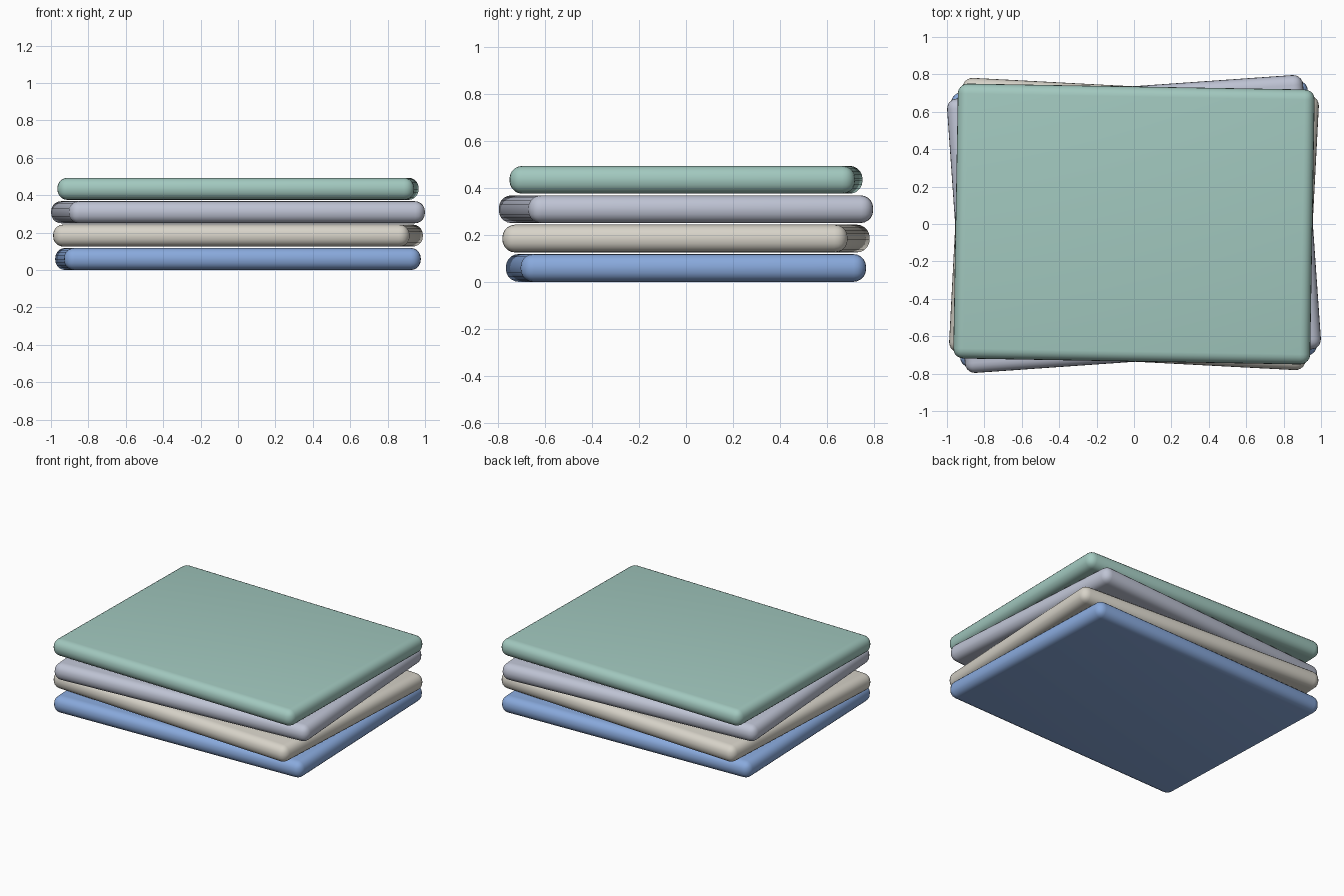
import bpy
from math import radians

if "Cube" in bpy.data.objects:
    bpy.data.objects.remove(bpy.data.objects["Cube"])

WIDTH, DEPTH, THICK, PITCH = 1.908, 1.47, 0.118, 0.125


def slab(name, level, angle, color):
    # Plain box with every edge rounded
    bpy.ops.mesh.primitive_cube_add(size=1, location=(0, 0, THICK / 2 + level * PITCH),
                                    rotation=(0, 0, radians(angle)))
    ob = bpy.context.object
    ob.name = name
    ob.scale = (WIDTH, DEPTH, THICK)
    bpy.ops.object.transform_apply(location=False, rotation=False, scale=True)
    bevel = ob.modifiers.new("rounding", 'BEVEL')
    bevel.width = 0.054
    bevel.segments = 5
    bpy.ops.object.modifier_apply(modifier=bevel.name)
    bpy.ops.object.shade_smooth_by_angle(angle=radians(40))
    mat = bpy.data.materials.new(name + "_color")
    mat.diffuse_color = (*color, 1)
    mat.use_nodes = True
    mat.node_tree.nodes["Principled BSDF"].inputs["Base Color"].default_value = mat.diffuse_color
    ob.data.materials.append(mat)


# Stack of slightly twisted slabs, bottom to top
slab("bottom_slab", 0, 2, (0.25, 0.40, 0.72))
slab("lower_middle_slab", 1, -3, (0.68, 0.65, 0.58))
slab("upper_middle_slab", 2, 4, (0.52, 0.55, 0.66))
slab("top_slab", 3, -1, (0.36, 0.58, 0.52))
